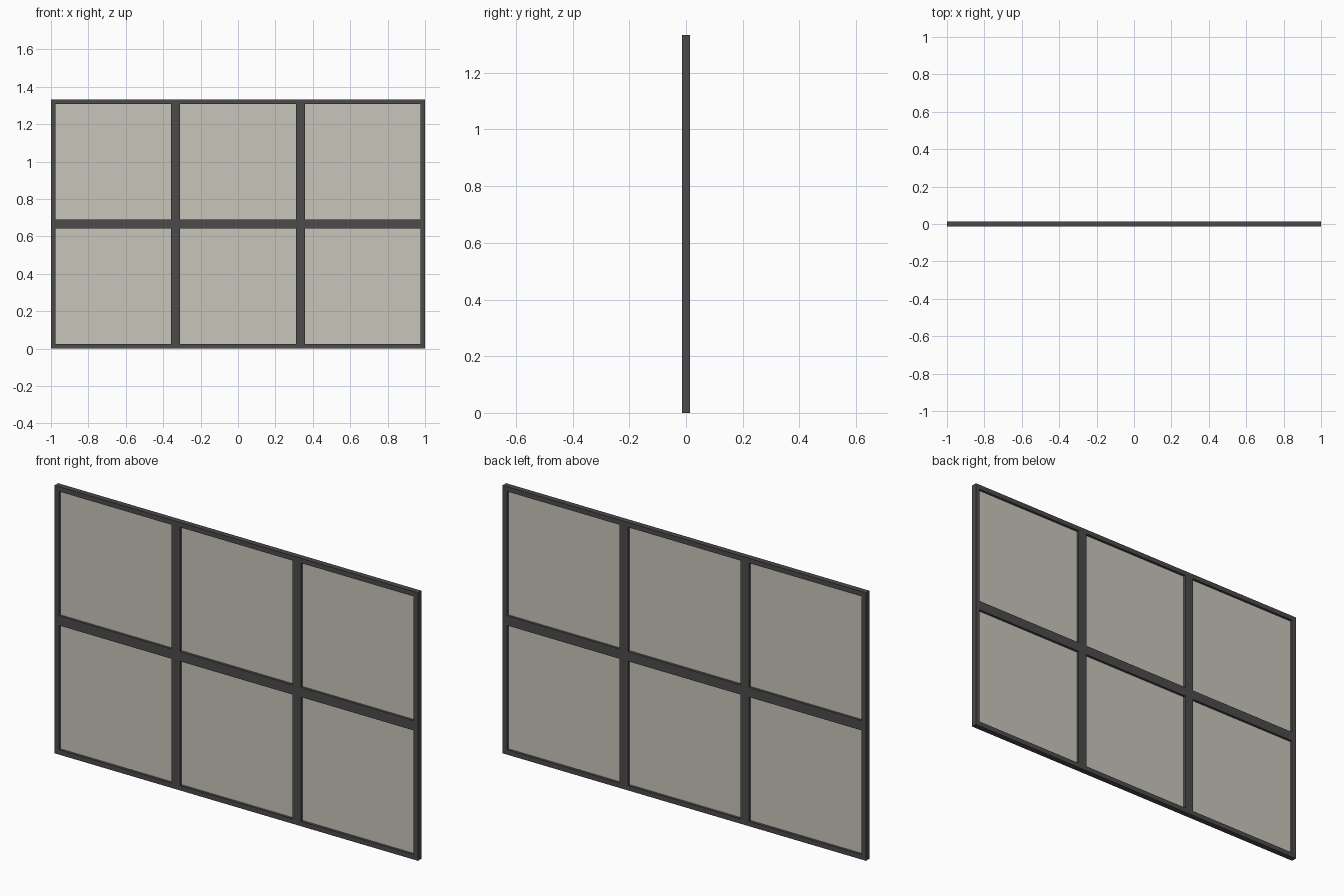
import bpy, bmesh

if "Cube" in bpy.data.objects:
    bpy.data.objects.remove(bpy.data.objects["Cube"])

W, H, D = 2.0, 1.333, 0.028   # overall width, height, depth
COLS, ROWS = 3, 2
RIM = 0.024                   # rim width; the bars between panes are twice this
GLASS = 0.003


def material(name, rgb):
    mat = bpy.data.materials.new(name)
    mat.diffuse_color = (*rgb, 1)
    mat.use_nodes = True
    mat.node_tree.nodes["Principled BSDF"].inputs["Base Color"].default_value = mat.diffuse_color
    return mat


def add_object(name, bm, mat):
    mesh = bpy.data.meshes.new(name)
    bm.to_mesh(mesh)
    bm.free()
    obj = bpy.data.objects.new(name, mesh)
    mesh.materials.append(mat)
    bpy.context.collection.objects.link(obj)
    return obj


def cuts(start, length, count):
    """Edges of the alternating bars and panes along one direction."""
    step = length / count
    out = [start]
    for i in range(count):
        out += [start + i * step + RIM, start + (i + 1) * step - RIM]
    return out + [start + length]


frame_mat = material("dark_frame", (0.07, 0.07, 0.07))
glass_mat = material("pane_glass", (0.58, 0.56, 0.49))
xs, zs = cuts(-W / 2, W, COLS), cuts(0, H, ROWS)

# Window frame: a grid sheet with pane openings left out, given thickness
bm = bmesh.new()
verts = [[bm.verts.new((x, 0, z)) for z in zs] for x in xs]
openings = []
for i in range(len(xs) - 1):
    for j in range(len(zs) - 1):
        if i % 2 and j % 2:
            openings.append((xs[i], xs[i + 1], zs[j], zs[j + 1]))
        else:
            bm.faces.new((verts[i][j], verts[i + 1][j],
                          verts[i + 1][j + 1], verts[i][j + 1]))
frame = add_object("window_frame", bm, frame_mat)
solid = frame.modifiers.new("thickness", 'SOLIDIFY')
solid.thickness, solid.offset = D, 0

# Glass panes: thin sheets in the middle of each opening
for n, (x0, x1, z0, z1) in enumerate(openings, 1):
    bm = bmesh.new()
    bmesh.ops.create_cube(bm, size=1)
    bmesh.ops.scale(bm, vec=(x1 - x0, GLASS, z1 - z0), verts=bm.verts)
    bmesh.ops.translate(bm, vec=((x0 + x1) / 2, 0, (z0 + z1) / 2), verts=bm.verts)
    add_object(f"glass_pane_{n}", bm, glass_mat)
